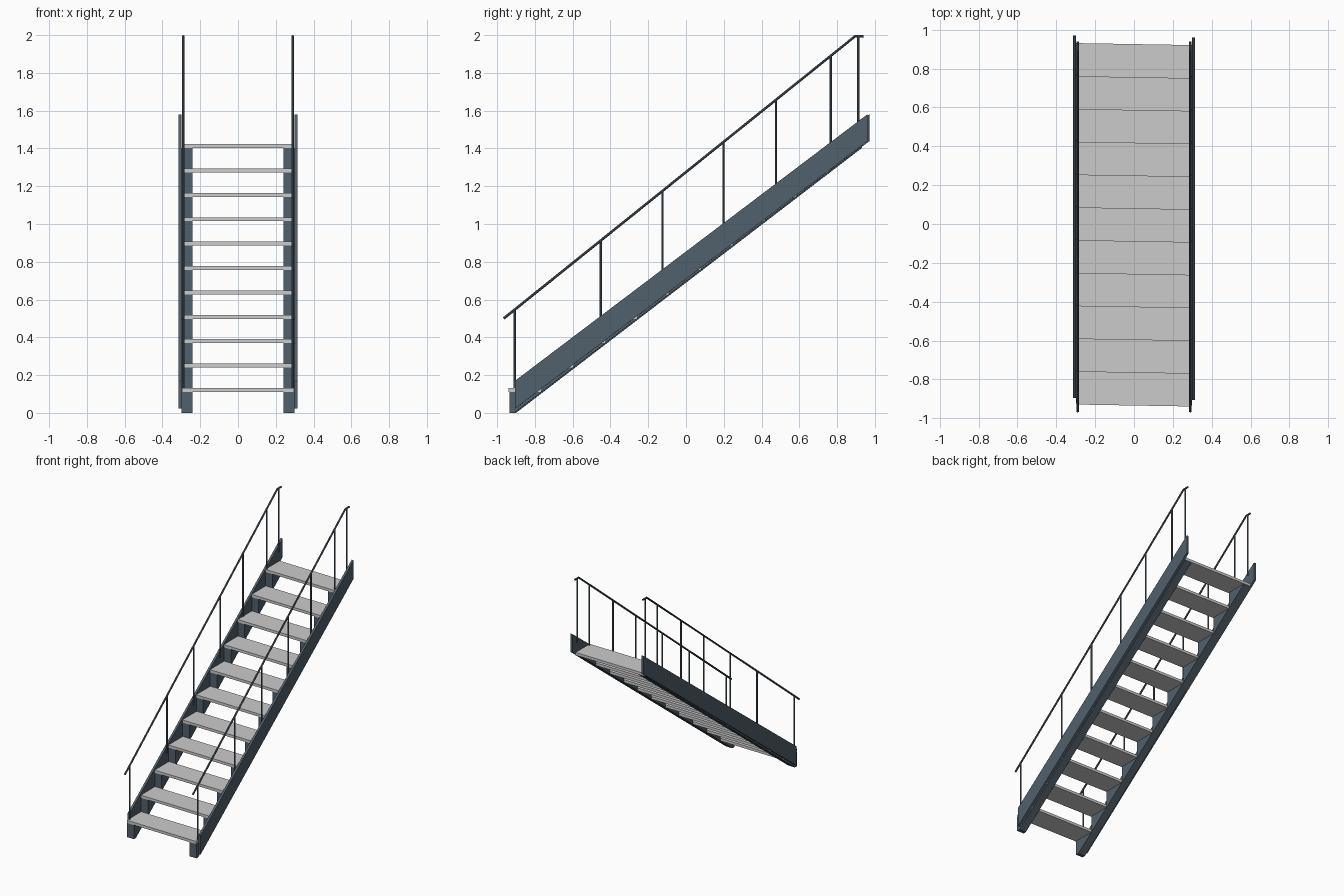
import bpy, bmesh
from mathutils import Vector

if "Cube" in bpy.data.objects:
    bpy.data.objects.remove(bpy.data.objects["Cube"])

STEPS, RUN, RISE = 11, 0.1687, 0.1291
FRONT, FIRST = -0.93, 0.111          # front of first step, underside of first tread
SKEW = -0.017                        # slight sideways skew of the flight

steel = bpy.data.materials.new("blue_grey_steel")
steel.diffuse_color = (0.085, 0.12, 0.15, 1)
steel.use_nodes = True
steel.node_tree.nodes["Principled BSDF"].inputs["Base Color"].default_value = steel.diffuse_color


def make_object(name, bm, mat=None):
    bmesh.ops.recalc_face_normals(bm, faces=bm.faces[:])
    me = bpy.data.meshes.new(name)
    bm.to_mesh(me)
    bm.free()
    ob = bpy.data.objects.new(name, me)
    bpy.context.collection.objects.link(ob)
    if mat:
        me.materials.append(mat)
    return ob


def extrude_profile(name, profile, x0, x1, mat=None):
    """Extrude a (y, z) outline from x0 to x1, with the flight's skew."""
    bm = bmesh.new()
    a = [bm.verts.new((x0, y + SKEW * x0, z)) for y, z in profile]
    b = [bm.verts.new((x1, y + SKEW * x1, z)) for y, z in profile]
    bm.faces.new(a)
    bm.faces.new(b[::-1])
    n = len(a)
    for i in range(n):
        j = (i + 1) % n
        bm.faces.new((a[i], b[i], b[j], a[j]))
    return make_object(name, bm, mat)


def tube(name, points, radius):
    cu = bpy.data.curves.new(name, 'CURVE')
    cu.dimensions = '3D'
    cu.bevel_depth = radius
    cu.bevel_resolution = 2
    cu.use_fill_caps = True
    sp = cu.splines.new('POLY')
    sp.points.add(len(points) - 1)
    for p, co in zip(sp.points, points):
        p.co = (*co, 1)
    sp.use_smooth = False
    cu.materials.append(steel)
    ob = bpy.data.objects.new(name, cu)
    bpy.context.collection.objects.link(ob)
    return ob


# Treads
for i in range(STEPS):
    y, z = FRONT + i * RUN, FIRST + i * RISE
    extrude_profile(f"tread_{i + 1}",
                    [(y - 0.004, z), (y + RUN, z), (y + RUN, z + 0.021), (y - 0.004, z + 0.021)],
                    -0.297, 0.297)

# Stepped support outline
saw = [(-0.905, 0.0), (FRONT, 0.0)]
for i in range(STEPS):
    z = FIRST + i * RISE
    saw += [(FRONT + i * RUN, z), (FRONT + (i + 1) * RUN, z)]

# Side plate outline
plate = [(-0.9, 0.022), (0.965, 1.438), (0.965, 1.58), (-0.9, 0.17)]


def plate_top(y):
    return 0.17 + (y + 0.9) * 1.41 / 1.865


def rail_z(y):
    return min(0.5 + (y + 0.965) * 0.803, 1.993)


for side, s in (("left", -1), ("right", 1)):
    extrude_profile(f"{side}_stepped_support", saw, s * 0.24, s * 0.299, steel)
    extrude_profile(f"{side}_side_plate", plate, s * 0.298, s * 0.315, steel)
    # Handrail with short level end
    x = s * 0.29
    tube(f"{side}_handrail",
         [(x, -0.965, 0.5), (x, 0.894, 1.993), (x, 0.94, 1.993)], 0.007)
    # Posts, fixed to the inside of the plate
    for k, y in enumerate((-0.906, -0.452, -0.124, 0.198, 0.476, 0.766, 0.912)):
        tube(f"{side}_post_{k + 1}",
             [(x, y, plate_top(y) - 0.04), (x, y, rail_z(y))], 0.006)
